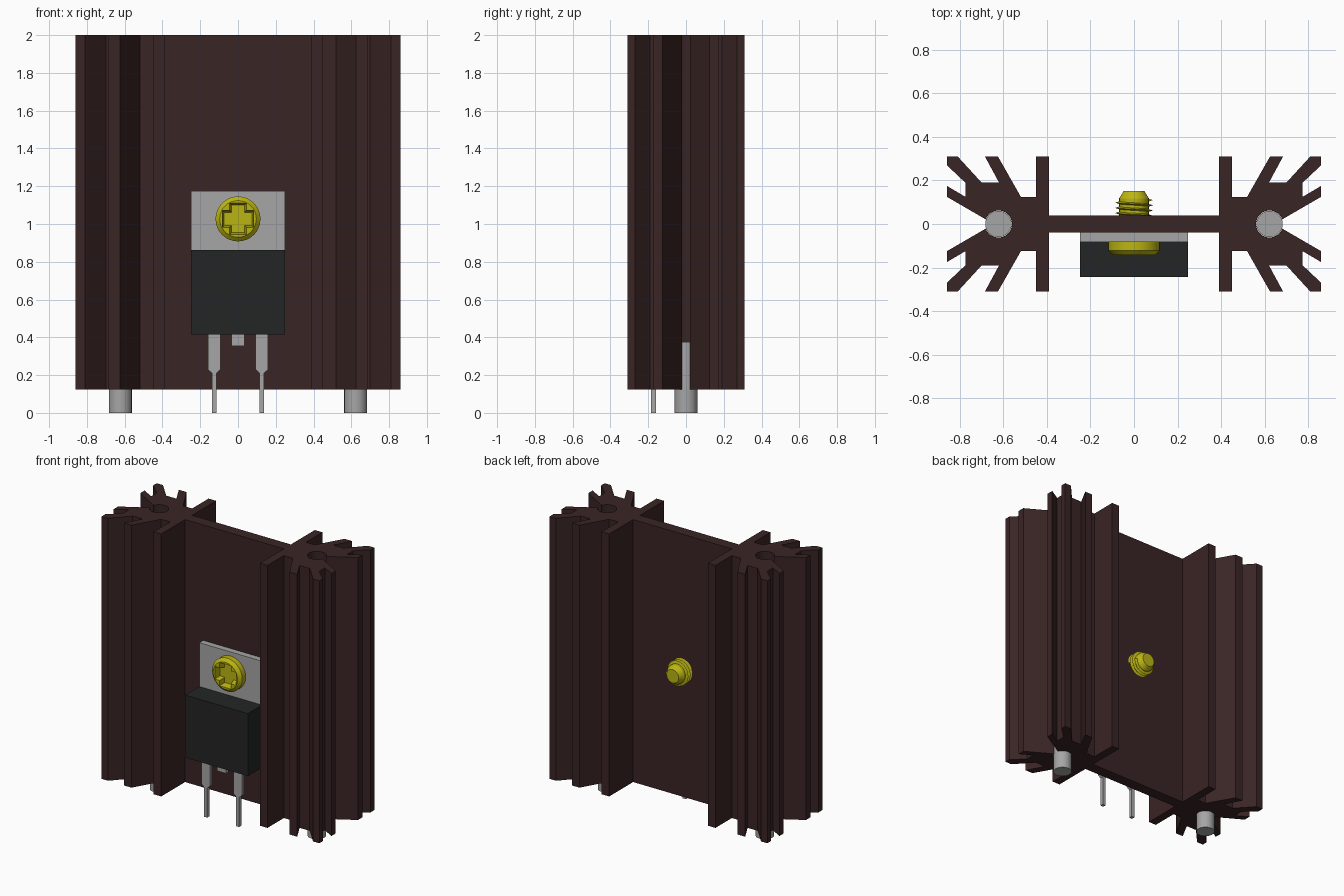
import bpy, bmesh
from math import sin, cos, pi, radians
from mathutils import Matrix, Vector

cube = bpy.data.objects.get("Cube")
if cube:
    bpy.data.objects.remove(cube)


def material(name, r, g, b):
    m = bpy.data.materials.new(name)
    m.use_nodes = True
    m.diffuse_color = (r, g, b, 1)
    bsdf = next(n for n in m.node_tree.nodes if n.type == 'BSDF_PRINCIPLED')
    bsdf.inputs["Base Color"].default_value = (r, g, b, 1)
    return m


BROWN = material("dark brown anodised", 0.042, 0.018, 0.018)
GREY = material("grey metal", 0.38, 0.38, 0.38)
BLACK = material("black plastic", 0.017, 0.018, 0.018)
YELLOW = material("yellow metal", 0.50, 0.46, 0.006)


def finish(name, bm, mat, smooth=False):
    bmesh.ops.recalc_face_normals(bm, faces=bm.faces)
    me = bpy.data.meshes.new(name)
    bm.to_mesh(me)
    bm.free()
    me.materials.append(mat)
    ob = bpy.data.objects.new(name, me)
    bpy.context.collection.objects.link(ob)
    if smooth:
        bpy.ops.object.select_all(action='DESELECT')
        ob.select_set(True)
        bpy.context.view_layer.objects.active = ob
        bpy.ops.object.shade_smooth_by_angle(angle=radians(30))
    return ob


def loft(name, rings, mat, smooth=False):
    """Skin closed rings of equal length and cap both ends."""
    bm = bmesh.new()
    rows = [[bm.verts.new(p) for p in ring] for ring in rings]
    for a, b in zip(rows, rows[1:]):
        for i in range(len(a)):
            j = (i + 1) % len(a)
            bm.faces.new((a[i], a[j], b[j], b[i]))
    bm.faces.new(rows[0])
    bm.faces.new(rows[-1])
    return finish(name, bm, mat, smooth)


def box(name, x, y, z, mat):
    corners = [(x[0], y[0]), (x[1], y[0]), (x[1], y[1]), (x[0], y[1])]
    return loft(name, [[(a, b, h) for a, b in corners] for h in z], mat)


# Heat sink: one quarter of the finned section, mirrored, then extruded
HOLE_X, HOLE_R = 0.623, 0.062
quarter = [(0.39, 0.04), (0.39, 0.31), (0.45, 0.31), (0.45, 0.125), (0.52, 0.125),
           (0.625, 0.31), (0.685, 0.31), (0.62, 0.19), (0.70, 0.19), (0.81, 0.31),
           (0.86, 0.31), (0.86, 0.27), (0.775, 0.19), (0.775, 0.125),
           (0.86, 0.175), (0.86, 0.125)]
for k in range(2, 19):
    a = radians(10 * k)
    quarter.append((HOLE_X + HOLE_R * cos(a), HOLE_R * sin(a)))
right = quarter + [(x, -y) for x, y in reversed(quarter[:-1])]
outline = right + [(-x, -y) for x, y in right]
loft("heat_sink", [[(x, y, z) for x, y in outline] for z in (0.125, 2.0)], BROWN)

# Mounting pins inside the slotted holes
for side, sx in (("left", 1), ("right", -1)):
    rings = [[(sx * HOLE_X + 0.0605 * cos(2 * pi * i / 32), 0.0605 * sin(2 * pi * i / 32), z)
              for i in range(32)] for z in (0, 0.375)]
    loft(side + "_mounting_pin", rings, GREY, True)

# Transistor package
box("package_tab", (-0.248, 0.248), (-0.083, -0.04), (0.86, 1.175), GREY)
box("package_body", (-0.248, 0.248), (-0.243, -0.04), (0.415, 0.862), BLACK)
box("middle_lead", (-0.035, 0.035), (-0.185, -0.16), (0.355, 0.42), GREY)
for side, sx in (("left", 1), ("right", -1)):
    profile = [(0.012, 0), (0.012, 0.21), (0.034, 0.23), (0.034, 0.42)]
    rings = [[(sx * 0.126 + u * w, y, z) for u, y in
              ((-1, -0.185), (1, -0.185), (1, -0.16), (-1, -0.16))] for w, z in profile]
    loft(side + "_lead", rings, GREY)

# Screw, along y
SCREW_Z = 1.027


def turned(name, profile, mat, n=32):
    rings = [[(r * cos(2 * pi * i / n), y, SCREW_Z + r * sin(2 * pi * i / n))
              for i in range(n)] for r, y in profile]
    return loft(name, rings, mat, True)


head = turned("screw_head", [(0.119, -0.08), (0.119, -0.122), (0.097, -0.143)], YELLOW)
turned("screw_shank", [(0.068, 0.03), (0.068, 0.118), (0.048, 0.151)], YELLOW)


# Tapered cross recess cut into the head
def cross(length, width, y):
    pts = []
    for k in range(4):
        rot = Matrix.Rotation(k * pi / 2, 2)
        for p in ((length, -width), (length, width), (width, width)):
            v = rot @ Vector(p)
            pts.append((v.x, y, SCREW_Z + v.y))
    return pts


cutter = loft("cross_cutter", [cross(0.084, 0.046, -0.15), cross(0.083, 0.045, -0.143),
                               cross(0.073, 0.035, -0.1)], YELLOW)
cutter.hide_render = True
mod = head.modifiers.new("recess", 'BOOLEAN')
mod.operation = 'DIFFERENCE'
mod.solver = 'EXACT'
mod.object = cutter
bpy.ops.object.select_all(action='DESELECT')
head.select_set(True)
bpy.context.view_layer.objects.active = head
bpy.ops.object.modifier_apply(modifier=mod.name)
bpy.data.objects.remove(cutter)
bpy.ops.object.shade_smooth_by_angle(angle=radians(30))

# Helical thread: a thin triangular section swept around the shank
rings = []
TURNS, STEPS, PITCH = 3, 28, 0.024
for i in range(TURNS * STEPS + 1):
    a = 2 * pi * i / STEPS
    y = 0.038 + PITCH * i / STEPS
    rings.append([(r * cos(a), y + dy, SCREW_Z + r * sin(a))
                  for r, dy in ((0.064, -0.007), (0.087, 0), (0.064, 0.007))])
loft("screw_thread", rings, YELLOW)
